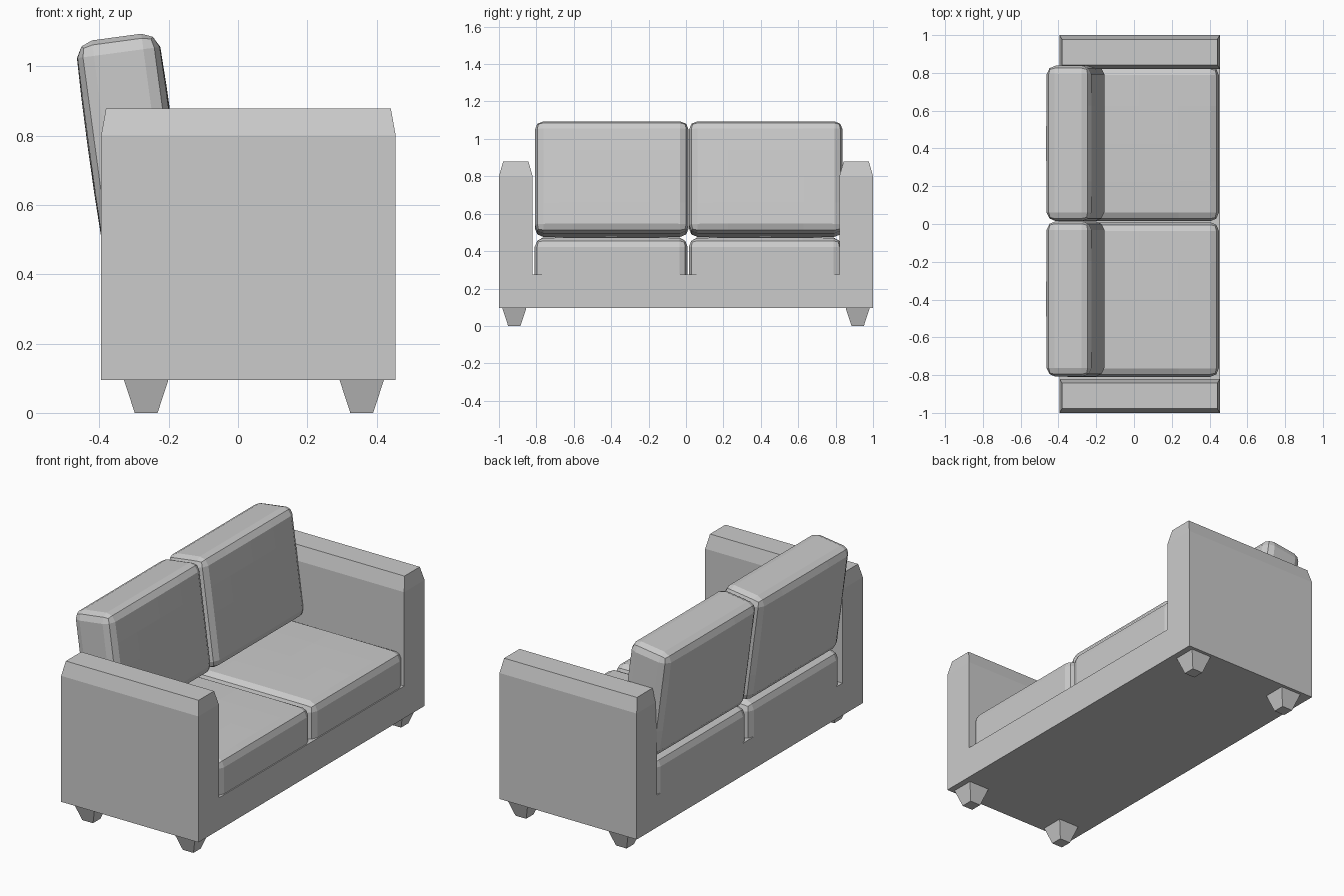
import bpy, bmesh, math
from mathutils import Vector

if "Cube" in bpy.data.objects:
    bpy.data.objects.remove(bpy.data.objects["Cube"])


def finish(name, bm):
    bmesh.ops.recalc_face_normals(bm, faces=bm.faces)
    me = bpy.data.meshes.new(name)
    bm.to_mesh(me)
    bm.free()
    ob = bpy.data.objects.new(name, me)
    bpy.context.collection.objects.link(ob)
    return ob


def loft(name, rings):
    """Closed solid through rectangles (x0, x1, y0, y1, z)."""
    bm = bmesh.new()
    loops = [[bm.verts.new(p) for p in
              ((x0, y0, z), (x1, y0, z), (x1, y1, z), (x0, y1, z))]
             for x0, x1, y0, y1, z in rings]
    for a, b in zip(loops, loops[1:]):
        for i in range(4):
            j = (i + 1) % 4
            bm.faces.new((a[i], a[j], b[j], b[i]))
    bm.faces.new(loops[0][::-1])
    bm.faces.new(loops[-1])
    return finish(name, bm)


def cushion(name, centre, half, r, puff, axis, tilt=0.0):
    """Low-poly rounded box whose two broad faces (along axis) bulge slightly."""
    bm = bmesh.new()
    bmesh.ops.create_cube(bm, size=2)
    bmesh.ops.subdivide_edges(bm, edges=bm.edges[:], cuts=5, use_grid_fill=True)
    for v in bm.verts:
        u = v.co.copy()
        p, q = Vector(), Vector()
        for k in range(3):
            h = half[k]
            levels = (0, 0.55 * (h - r), h - r, h)
            p[k] = math.copysign(levels[round(abs(u[k]) * 3)], u[k])
            q[k] = max(r - h, min(h - r, p[k]))
        d = p - q
        p = q + d.normalized() * r
        a, b = [k for k in range(3) if k != axis]
        if abs(u[axis]) > 0.99:
            p[axis] += math.copysign(puff * (1 - u[a] ** 2) * (1 - u[b] ** 2), u[axis])
        v.co = p
    ob = finish(name, bm)
    ob.location = centre
    ob.rotation_euler.y = tilt
    return ob


X0, X1 = -0.395, 0.455

# Base frame between the arms
loft("base", [(X0, X1, -0.82, 0.82, 0.095), (X0, X1, -0.82, 0.82, 0.275)])

for side, s in (("left", -1), ("right", 1)):
    # Arm with tapered top edge
    lo, hi = sorted((0.82 * s, 1.0 * s))
    loft(side + "_arm", [(X0, X1, lo, hi, 0.095), (X0, X1, lo, hi, 0.80),
                         (X0 + 0.014, X1 - 0.014, lo + 0.022, hi - 0.022, 0.878)])
    # Tapered feet
    for end, x in (("back", -0.265), ("front", 0.357)):
        y = 0.918 * s
        loft(f"{side}_{end}_leg",
             [(x - w, x + w, y - w, y + w, z) for w, z in ((0.033, 0), (0.064, 0.095))])
    # Seat and back cushions
    yc = 0.012 + 0.412 * s
    cushion(side + "_seat_cushion", (0.027, yc, 0.333), (0.422, 0.409, 0.135),
            0.045, 0.009, 2)
    cushion(side + "_back_cushion", (-0.31, yc + 0.003, 0.785), (0.117, 0.411, 0.302),
            0.045, 0.008, 0, math.radians(-7.7))
